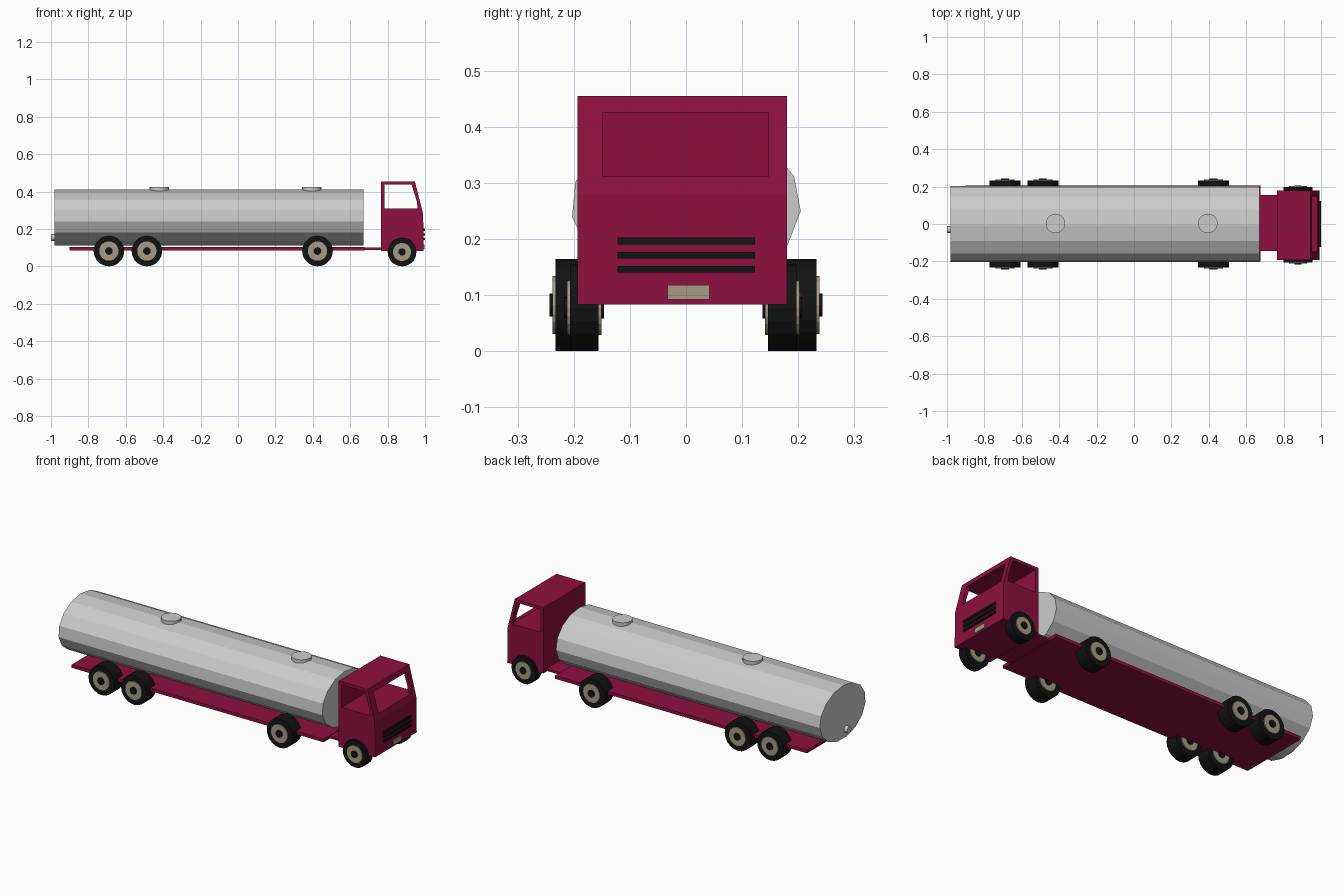
import bpy, bmesh
from math import sin, cos, pi, radians
from mathutils import Vector

if "Cube" in bpy.data.objects:
    bpy.data.objects.remove(bpy.data.objects["Cube"])


def material(name, color):
    m = bpy.data.materials.new(name)
    m.diffuse_color = (*color, 1)
    m.use_nodes = True
    m.node_tree.nodes["Principled BSDF"].inputs["Base Color"].default_value = m.diffuse_color
    return m


RED = material("dark_red", (0.27, 0.005, 0.05))
BLACK = material("black", (0.006, 0.006, 0.006))
TAN = material("tan", (0.38, 0.33, 0.25))


def prism(name, pts, a, b, axis, mat=None):
    """Extrude a 2D outline from a to b along the given axis."""
    place = {"X": lambda p, t: (t, p[0], p[1]),
             "Y": lambda p, t: (p[0], t, p[1]),
             "Z": lambda p, t: (p[0], p[1], t)}[axis]
    bm = bmesh.new()
    face = bm.faces.new([bm.verts.new(place(p, a)) for p in pts])
    ext = bmesh.ops.extrude_face_region(bm, geom=[face], use_keep_orig=True)
    moved = [v for v in ext["geom"] if isinstance(v, bmesh.types.BMVert)]
    bmesh.ops.translate(bm, verts=moved, vec=Vector(place((0, 0), b - a)))
    bmesh.ops.recalc_face_normals(bm, faces=bm.faces)
    mesh = bpy.data.meshes.new(name)
    bm.to_mesh(mesh)
    bm.free()
    ob = bpy.data.objects.new(name, mesh)
    bpy.context.collection.objects.link(ob)
    if mat:
        mesh.materials.append(mat)
    return ob


def box(name, x, y, z, mat=None):
    return prism(name, [(x[0], y[0]), (x[1], y[0]), (x[1], y[1]), (x[0], y[1])],
                 z[0], z[1], "Z", mat)


def ring(cx, cy, rx, ry, n, phase=0):
    return [(cx + rx * cos(phase + 2 * pi * i / n),
             cy + ry * sin(phase + 2 * pi * i / n)) for i in range(n)]


def cut(ob, cutter):
    mod = ob.modifiers.new("cut", "BOOLEAN")
    mod.operation = "DIFFERENCE"
    mod.solver = "EXACT"
    mod.object = cutter
    bpy.context.view_layer.objects.active = ob
    bpy.ops.object.modifier_apply(modifier=mod.name)
    bpy.data.objects.remove(cutter)


# Oval faceted tank with two hatches and a rear valve
prism("tank", ring(0, 0.26, 0.205, 0.151, 15, radians(-4)), -0.98, 0.67, "X")
for i, x in enumerate((-0.42, 0.395)):
    prism(f"tank_hatch_{i + 1}", ring(x, 0.003, 0.052, 0.052, 20), 0.395, 0.424, "Z")
prism("rear_valve", ring(-0.03, 0.155, 0.019, 0.019, 12), -1.0, -0.97, "X")

# Chassis plate and narrow link to the cab
box("chassis", (-0.9, 0.675), (-0.2, 0.205), (0.086, 0.104), RED)
box("cab_link", (0.66, 0.78), (-0.145, 0.155), (0.088, 0.1), RED)

# Cab with open side windows and windscreen
cab = prism("cab", [(0.765, 0.083), (0.992, 0.083), (0.99, 0.28),
                    (0.945, 0.455), (0.765, 0.455)], -0.193, 0.18, "Y", RED)
cut(cab, prism("side_window_cutter", [(0.784, 0.31), (0.96, 0.31), (0.957, 0.345),
                                      (0.928, 0.438), (0.784, 0.438)], -0.3, 0.3, "Y"))
cut(cab, box("windscreen_cutter", (0.9, 1.1), (-0.148, 0.147), (0.311, 0.425)))

# Grille bars and blank front plate
for i, z in enumerate((0.146, 0.171, 0.196)):
    box(f"grille_bar_{i + 1}", (0.98, 1.0), (-0.122, 0.123), (z - 0.006, z + 0.006), BLACK)
box("front_plate", (0.98, 0.997), (-0.033, 0.042), (0.092, 0.118), TAN)

# Wheels: tyre, rim and hub cap, protruding in steps on both faces
wheels = [("rear", -0.69, 0.0, 0.157, 0.233, 0.082),
          ("middle", -0.487, 0.0, 0.157, 0.233, 0.082),
          ("forward", 0.425, 0.0, 0.157, 0.233, 0.082),
          ("cab", 0.877, -0.005, 0.151, 0.202, 0.077)]
for axle, x, mid, inner, outer, r in wheels:
    for side, s in (("right", -1), ("left", 1)):
        for part, k, step, mat in (("tyre", 1, 0, BLACK), ("rim", 0.63, 0.005, TAN),
                                   ("hub_cap", 0.25, 0.01, BLACK)):
            lo, hi = sorted((mid + s * (inner - step), mid + s * (outer + step)))
            prism(f"{axle}_{side}_{part}", ring(x, r, r * k, r * k, 20, pi / 2),
                  lo, hi, "Y", mat)
